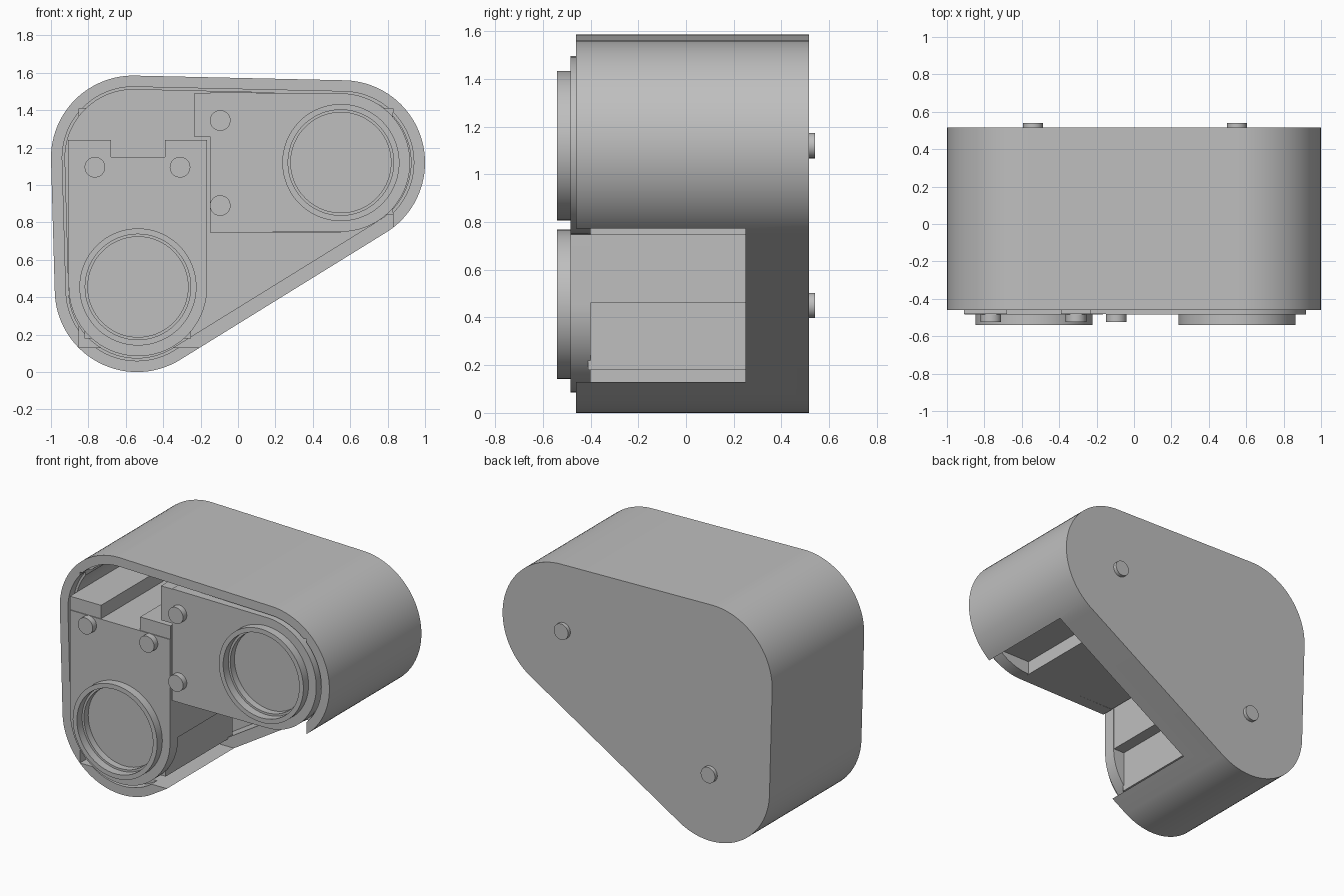
import bpy, bmesh, math
from mathutils import geometry

cube = bpy.data.objects.get("Cube")
if cube:
    bpy.data.objects.remove(cube, do_unlink=True)

grey = bpy.data.materials.new("plain grey")
grey.use_nodes = True
colour = (0.52, 0.52, 0.52, 1)
grey.diffuse_color = colour
grey.node_tree.nodes["Principled BSDF"].inputs["Base Color"].default_value = colour


def circle(cx, cz, r, n=96):
    return [(cx + r * math.cos(math.tau * i / n), cz + r * math.sin(math.tau * i / n))
            for i in range(n)]


def rect(x0, x1, z0, z1):
    return [(x0, z0), (x1, z0), (x1, z1), (x0, z1)]


def hull(points):
    return [points[i] for i in geometry.convex_hull_2d(points)]


def prism(name, outline, y0, y1):
    """Extrude an x-z outline from y0 to y1."""
    bm = bmesh.new()
    face = bm.faces.new([bm.verts.new((x, y0, z)) for x, z in outline])
    new = bmesh.ops.extrude_face_region(bm, geom=[face])["geom"]
    for v in new:
        if isinstance(v, bmesh.types.BMVert):
            v.co.y = y1
    bmesh.ops.recalc_face_normals(bm, faces=bm.faces)
    mesh = bpy.data.meshes.new(name)
    bm.to_mesh(mesh)
    bm.free()
    mesh.materials.append(grey)
    obj = bpy.data.objects.new(name, mesh)
    bpy.context.collection.objects.link(obj)
    return obj


def activate(obj):
    bpy.ops.object.select_all(action="DESELECT")
    obj.select_set(True)
    bpy.context.view_layer.objects.active = obj


def cut(obj, outline, y0, y1):
    tool = prism("cutter", outline, y0, y1)
    mod = obj.modifiers.new("cut", "BOOLEAN")
    mod.operation, mod.solver, mod.object = "DIFFERENCE", "EXACT", tool
    activate(obj)
    bpy.ops.object.modifier_apply(modifier=mod.name)
    bpy.data.objects.remove(tool, do_unlink=True)


def smooth(obj):
    activate(obj)
    bpy.ops.object.shade_smooth_by_angle(angle=math.radians(30))


# Housing: three rounded corners, hollow, opened along the sloping side
CORNERS = [(-0.56, 1.145), (0.56, 1.12), (-0.54, 0.44)]


def rounded(r):
    return hull([p for c in CORNERS for p in circle(*c, r)])


housing = prism("housing", rounded(0.44), -0.46, 0.515)
cut(housing, rounded(0.38), -0.6, -0.40)
cut(housing, rounded(0.365), -0.5, 0.45)
cut(housing, rect(-0.85, 0.83, 0.13, 1.41), -0.55, 0.25)
smooth(housing)

# Front plates with a round recess and raised ring each
LOWER, UPPER = (-0.535, 0.455), (0.55, 1.12)
PLATES = {
    "lower": (LOWER, hull(circle(*LOWER, 0.37) + [(-0.905, 1.15), (-0.165, 1.15)])),
    "upper": (UPPER, hull(circle(*UPPER, 0.37) + [(-0.15, 0.745), (-0.15, 1.495)])),
}
for name, (centre, outline) in PLATES.items():
    plate = prism(name + "_plate", outline, -0.485, -0.40)
    cut(plate, circle(*centre, 0.268), -0.6, -0.44)
    ring = prism(name + "_ring", circle(*centre, 0.313), -0.54, -0.48)
    cut(ring, circle(*centre, 0.282), -0.6, -0.4)
    smooth(plate)
    smooth(ring)

# Inner bodies behind the plates
prism("lower_body", rect(-0.90, -0.168, 0.46, 1.15), -0.41, 0.3)
prism("lower_body_end", rect(-0.82, -0.25, 0.18, 0.5), -0.41, 0.3)
prism("upper_body", rect(-0.15, 0.55, 0.747, 1.48), -0.41, 0.3)
prism("upper_body_end", rect(0.27, 0.83, 0.84, 1.41), -0.41, 0.3)

# Rails on the bodies
prism("left_rail", rect(-0.91, -0.68, 1.15, 1.24), -0.48, 0.2)
prism("right_rail", rect(-0.39, -0.165, 1.15, 1.24), -0.48, 0.2)
prism("upright_rail", rect(-0.235, -0.15, 1.26, 1.49), -0.48, 0.2)

# Round buttons on the plates and pegs on the back
for i, (x, z) in enumerate([(-0.765, 1.095), (-0.31, 1.095), (-0.095, 1.345), (-0.095, 0.89)]):
    smooth(prism(f"button_{i + 1}", circle(x, z, 0.055, 48), -0.525, -0.48))
for i, (x, z) in enumerate([(-0.54, 0.45), (0.55, 1.12)]):
    smooth(prism(f"back_peg_{i + 1}", circle(x, z, 0.053, 48), 0.51, 0.54))
